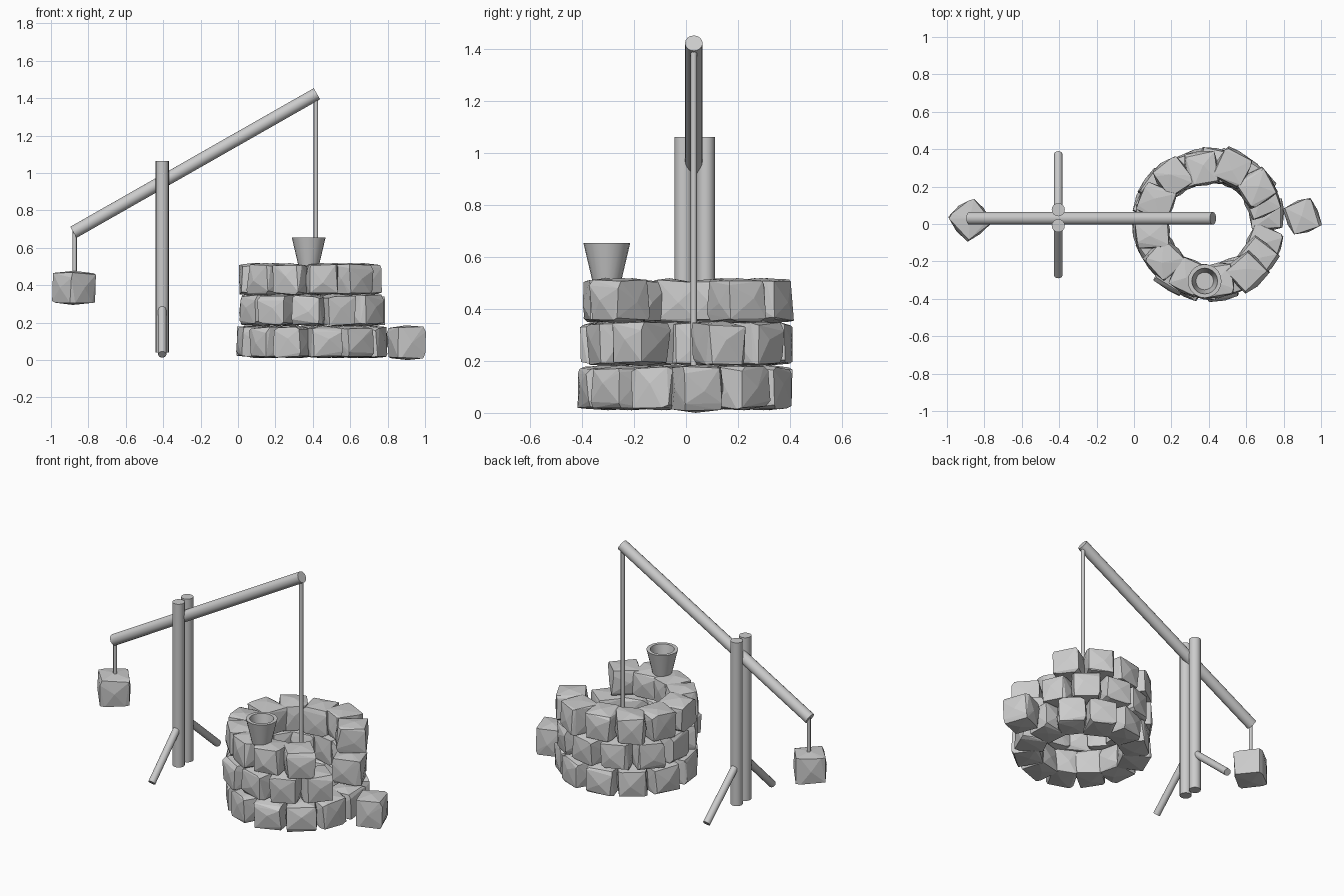
import bpy, bmesh, math, random
from mathutils import Vector, Matrix

if "Cube" in bpy.data.objects:
    bpy.data.objects.remove(bpy.data.objects["Cube"])

random.seed(7)


def finish(bm, name, smooth=False):
    bmesh.ops.recalc_face_normals(bm, faces=bm.faces)
    me = bpy.data.meshes.new(name)
    bm.to_mesh(me)
    bm.free()
    ob = bpy.data.objects.new(name, me)
    bpy.context.collection.objects.link(ob)
    if smooth:
        bpy.ops.object.select_all(action='DESELECT')
        ob.select_set(True)
        bpy.context.view_layer.objects.active = ob
        bpy.ops.object.shade_smooth_by_angle(angle=math.radians(35))
    return ob


def pole(name, a, b, r, sides=16):
    a, b = Vector(a), Vector(b)
    d = b - a
    bm = bmesh.new()
    m = Matrix.Translation((a + b) / 2) @ d.to_track_quat('Z', 'Y').to_matrix().to_4x4()
    bmesh.ops.create_cone(bm, cap_ends=True, segments=sides, radius1=r, radius2=r,
                          depth=d.length, matrix=m)
    return finish(bm, name, True)


def stone(name, pos, angle, size=(0.178, 0.17, 0.164), jitter=0.08):
    # Rough-hewn block: hull of jittered corners and bulging face centres
    bm = bmesh.new()
    j = lambda s: random.uniform(-s, s)
    m = Matrix.Translation(pos) @ Matrix.Rotation(math.radians(angle), 4, 'Z')

    def add(p):
        bm.verts.new(m @ Vector([c * s / 2 for c, s in zip(p, size)]))

    for x in (-1, 1):
        for y in (-1, 1):
            for z in (-1, 1):
                k = random.randrange(3)
                for n in range(2):
                    p = [x * 0.93, y * 0.93, z * 0.93]
                    if n:
                        p[k] *= 0.7
                    else:
                        p[(k + 1) % 3] *= 0.87
                    add([c + j(jitter) for c in p])
    for k in range(3):
        for s in (-1, 1):
            p = [j(jitter * 3) for _ in range(3)]
            p[k] = s * 1.06
            add(p)
    r = bmesh.ops.convex_hull(bm, input=bm.verts)
    junk = list({v for v in r['geom_interior'] + r['geom_unused']
                 if isinstance(v, bmesh.types.BMVert)})
    bmesh.ops.delete(bm, geom=junk, context='VERTS')
    return finish(bm, name)


# Well wall: three staggered courses with a broken gap on the right
WELL = Vector((0.405, 0, 0))
courses = [(0.097, 10, ()), (0.267, 25, (-5,)), (0.432, 8, (8, -22))]
for c, (z, phase, missing) in enumerate(courses):
    for i in range(12):
        a = phase + i * 30
        if any((a - g) % 360 == 0 for g in missing):
            continue
        t = math.radians(a)
        r = 0.314 + random.uniform(-0.014, 0.014)
        pos = WELL + Vector((r * math.cos(t), r * math.sin(t), z))
        stone(f"well_stone_{c + 1}_{i + 1}", pos, a + random.uniform(-9, 9))

# Stone that fell out of the wall
stone("fallen_stone", (0.9, 0.04, 0.093), 22, (0.168, 0.168, 0.175), 0.05)

# Twin posts with splayed braces
for side, y, foot in (("front", -0.009, -0.275), ("back", 0.076, 0.375)):
    pole(side + "_post", (-0.405, y, 0.04), (-0.405, y, 1.063), 0.035)
    pole(side + "_brace", (-0.405, y, 0.29), (-0.405, foot, 0.03), 0.022)

# Sweep beam, bucket pole and counterweight
Y = 0.03
pole("sweep_beam", (-0.88, Y, 0.683), (0.422, Y, 1.424), 0.034)
pole("bucket_pole", (0.417, Y, 0.17), (0.417, Y, 1.41), 0.012, 12)
pole("counterweight_rod", (-0.873, Y, 0.44), (-0.873, Y, 0.69), 0.011, 12)
stone("counterweight", (-0.877, 0.024, 0.386), 38, (0.18, 0.18, 0.172), 0.02)

# Hollow tapered bucket resting on the wall
BX, BY = 0.378, -0.305
profile = [(0, 0.505), (0.055, 0.505), (0.09, 0.654), (0.069, 0.654), (0.047, 0.53), (0, 0.53)]
bm = bmesh.new()
verts = [bm.verts.new((BX + r, BY, z)) for r, z in profile]
edges = [bm.edges.new(p) for p in zip(verts, verts[1:])]
bmesh.ops.spin(bm, geom=verts + edges, cent=(BX, BY, 0), axis=(0, 0, 1),
               angle=math.tau, steps=20, use_merge=True)
bmesh.ops.remove_doubles(bm, verts=bm.verts, dist=0.0005)
finish(bm, "bucket", True)
